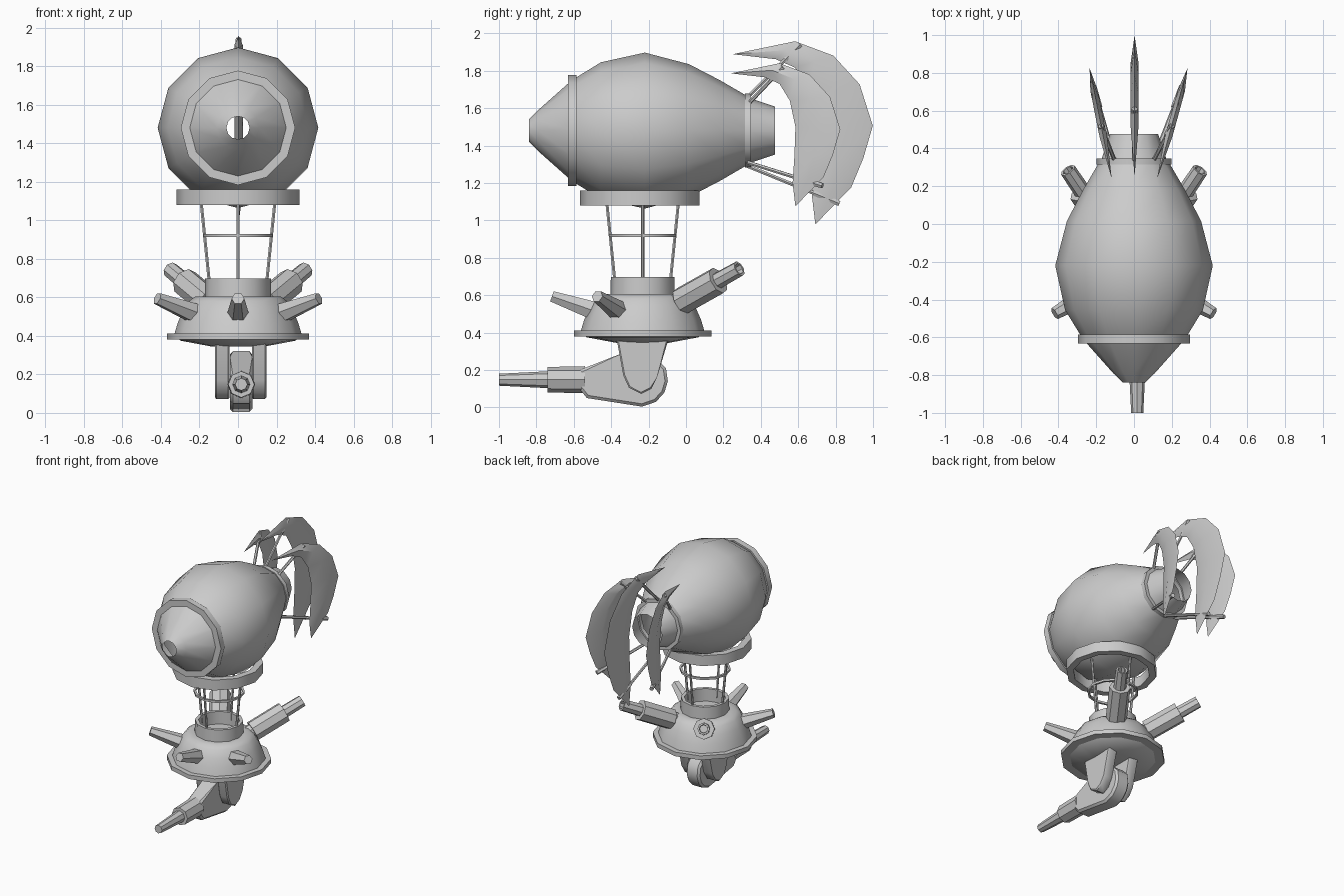
import bpy, bmesh, math
from mathutils import Vector

if "Cube" in bpy.data.objects:
    bpy.data.objects.remove(bpy.data.objects["Cube"])

grey = bpy.data.materials.new("plain grey")
grey.diffuse_color = (0.6, 0.6, 0.6, 1)
grey.use_nodes = True
grey.node_tree.nodes["Principled BSDF"].inputs["Base Color"].default_value = grey.diffuse_color


def finish(name, bm, angle=40):
    """Turn a bmesh into an object, smooth with sharp creases."""
    bmesh.ops.recalc_face_normals(bm, faces=bm.faces[:])
    for f in bm.faces:
        f.smooth = True
    for e in bm.edges:
        if len(e.link_faces) == 2 and e.calc_face_angle(0) > math.radians(angle):
            e.smooth = False
    me = bpy.data.meshes.new(name)
    bm.to_mesh(me)
    bm.free()
    me.materials.append(grey)
    ob = bpy.data.objects.new(name, me)
    bpy.context.collection.objects.link(ob)
    return ob


def lathe(name, origin, axis, profile, sides=12, caps=True, loop=False):
    """Revolve (distance along axis, radius) pairs about an axis."""
    bm = bmesh.new()
    q = Vector(axis).to_track_quat('Z', 'Y')
    o = Vector(origin)
    rings = []
    for t, r in profile:
        rings.append([bm.verts.new(o + q @ Vector((
            r * math.cos(2 * math.pi * i / sides),
            r * math.sin(2 * math.pi * i / sides), t))) for i in range(sides)])
    pairs = list(zip(rings, rings[1:]))
    if loop:
        pairs.append((rings[-1], rings[0]))
    for a, b in pairs:
        for i in range(sides):
            j = (i + 1) % sides
            bm.faces.new((a[i], a[j], b[j], b[i]))
    if caps and not loop:
        bm.faces.new(rings[0])
        bm.faces.new(rings[-1])
    return finish(name, bm)


def band(name, origin, axis, t0, t1, r_in, r_out, sides=12):
    return lathe(name, origin, axis,
                 [(t0, r_in), (t0, r_out), (t1, r_out), (t1, r_in)], sides, loop=True)


def rod(name, a, b, r, sides=6):
    d = Vector(b) - Vector(a)
    return lathe(name, a, d, [(0, r), (d.length, r)], sides)


def plate(name, outline, x0, x1, bevel=0.0):
    """Extrude a (y, z) outline along x."""
    bm = bmesh.new()
    a = [bm.verts.new((x0, y, z)) for y, z in outline]
    b = [bm.verts.new((x1, y, z)) for y, z in outline]
    n = len(a)
    bm.faces.new(a)
    bm.faces.new(b)
    for i in range(n):
        j = (i + 1) % n
        bm.faces.new((a[i], a[j], b[j], b[i]))
    if bevel:
        side = [e for e in bm.edges if abs(e.verts[0].co.x - e.verts[1].co.x) < 1e-6]
        bmesh.ops.bevel(bm, geom=side, offset=bevel, segments=1, affect='EDGES')
    return finish(name, bm)


# Balloon, open at nose and tail, with its bands
AX = (0, 0, 1.48)
Y = (0, 1, 0)
lathe("balloon", AX, Y, [
    (-0.84, 0.06), (-0.79, 0.11), (-0.61, 0.27), (-0.455, 0.365), (-0.22, 0.417),
    (0.016, 0.355), (0.18, 0.27), (0.335, 0.18)], caps=False)
band("nose_band", AX, Y, -0.632, -0.585, 0.25, 0.297)
band("tail_band", AX, Y, 0.315, 0.347, 0.16, 0.198)
lathe("tail_nozzle", AX, Y, [(0.335, 0.175), (0.476, 0.128)], caps=False)

# Hoop under the balloon
Z = (0, 0, 1)
band("hoop", (0, -0.247, 0), Z, 1.08, 1.16, 0.27, 0.32)

# Gondola hull with open collar and flange
C = (0, -0.232, 0)
lathe("hull", C, Z, [
    (0.345, 0.14), (0.375, 0.30), (0.41, 0.33), (0.47, 0.312), (0.53, 0.285),
    (0.58, 0.255), (0.605, 0.22), (0.605, 0.172), (0.697, 0.17),
    (0.697, 0.145), (0.60, 0.145)])
band("hull_flange", C, Z, 0.38, 0.412, 0.29, 0.368)

# Suspension rods and the thin brace ring
for k in range(4):
    c, s = round(math.cos(k * math.pi / 2)), round(math.sin(k * math.pi / 2))
    rod("suspension_rod", (0.145 * c, C[1] + 0.145 * s, 0.64),
        (0.197 * c, C[1] + 0.197 * s, 1.15), 0.009)
band("brace_ring", C, Z, 0.912, 0.928, 0.165, 0.181)

# Three short barrels round the front
for a in (-60, 0, 60):
    h = Vector((math.sin(math.radians(a)), -math.cos(math.radians(a)), 0))
    d = h * math.cos(0.33) + Vector((0, 0, math.sin(0.33)))
    start = Vector(C) + h * 0.22 + Vector((0, 0, 0.503))
    lathe("short_barrel", start, d, [(0, 0.06), (0.28, 0.033)], 6)

# Two stepped cannons at the rear
for s in (-1, 1):
    d = Vector((s * 0.507, 0.751, 0.423)).normalized()
    end = Vector((s * 0.35, 0.285, 0.742))
    lathe("rear_cannon", end, d, [
        (-0.50, 0.055), (-0.41, 0.06), (-0.41, 0.075), (-0.15, 0.075),
        (-0.15, 0.045), (0, 0.043), (0, 0.03), (-0.05, 0.028)], 8)

# Belly gun: brackets, body, sleeve and barrel
bracket = [(-0.37, 0.36), (-0.335, 0.17), (-0.305, 0.105), (-0.24, 0.072),
           (-0.185, 0.10), (-0.155, 0.16), (-0.095, 0.36)]
plate("left_bracket", bracket, -0.12, -0.043, 0.008)
plate("right_bracket", bracket, 0.072, 0.148, 0.008)
plate("gun_body", [
    (-0.57, 0.20), (-0.34, 0.29), (-0.26, 0.32), (-0.17, 0.27), (-0.107, 0.21),
    (-0.097, 0.14), (-0.115, 0.08), (-0.16, 0.03), (-0.235, 0.004),
    (-0.53, 0.05), (-0.57, 0.10)], -0.042, 0.074, 0.015)
G = (0.017, 0, 0.148)
lathe("gun_sleeve", G, Y, [(-0.74, 0.068), (-0.54, 0.072)], 8)
lathe("gun_barrel", G, Y, [(-1.0, 0.032), (-0.72, 0.046)], 8)


# Crescent tail fins: matching outer and inner edges with a raised middle
OUTER = [(0.50, 1.84), (0.66, 1.78), (0.77, 1.66), (0.825, 1.487), (0.785, 1.35),
         (0.735, 1.23)]
INNER = [(0.42, 1.765), (0.50, 1.73), (0.555, 1.64), (0.585, 1.50), (0.58, 1.35),
         (0.57, 1.20)]
TIPS = [(0.24, 1.786), (0.585, 1.075)]


def fin(name, x0, slope, scale, y0, zc, thick):
    def place(p, off):
        y = y0 + (p[0] - 0.24) * scale
        return (x0 + slope * (y - 0.25) + off, y, zc + (p[1] - 1.4575) * scale)
    bm = bmesh.new()
    a, b = [bm.verts.new(place(p, 0)) for p in TIPS]
    rings = []
    for o, i in zip(OUTER, INNER):
        m = ((o[0] + i[0]) / 2, (o[1] + i[1]) / 2)
        rings.append([bm.verts.new(place(*v)) for v in
                      ((o, 0), (m, thick), (i, 0), (m, -thick))])
    for k in range(4):
        j = (k + 1) % 4
        bm.faces.new((a, rings[0][k], rings[0][j]))
        bm.faces.new((b, rings[-1][k], rings[-1][j]))
        for r, s in zip(rings, rings[1:]):
            bm.faces.new((r[k], r[j], s[j], s[k]))
    finish(name, bm)


fin("middle_fin", 0.003, 0, 1.28, 0.25, 1.468, 0.022)
fin("right_fin", 0.125, 0.275, 1.0, 0.24, 1.4575, 0.02)
fin("left_fin", -0.12, -0.2, 1.0, 0.24, 1.4575, 0.02)

# Struts from the tail band to the fins, with thicker ends
STRUTS = [
    ((0, 0.33, 1.66), (0.003, 0.61, 1.94)),
    ((0, 0.33, 1.29), (0.003, 0.82, 1.09)),
    ((0.10, 0.33, 1.62), (0.20, 0.52, 1.82)),
    ((0.10, 0.33, 1.31), (0.255, 0.73, 1.185)),
    ((-0.10, 0.33, 1.62), (-0.175, 0.52, 1.82)),
    ((-0.10, 0.33, 1.31), (-0.215, 0.73, 1.185))]
for a, b in STRUTS:
    a, b = Vector(a), Vector(b)
    rod("fin_strut", a, b, 0.011)
    rod("fin_strut_end", a.lerp(b, 0.72), b, 0.016)
